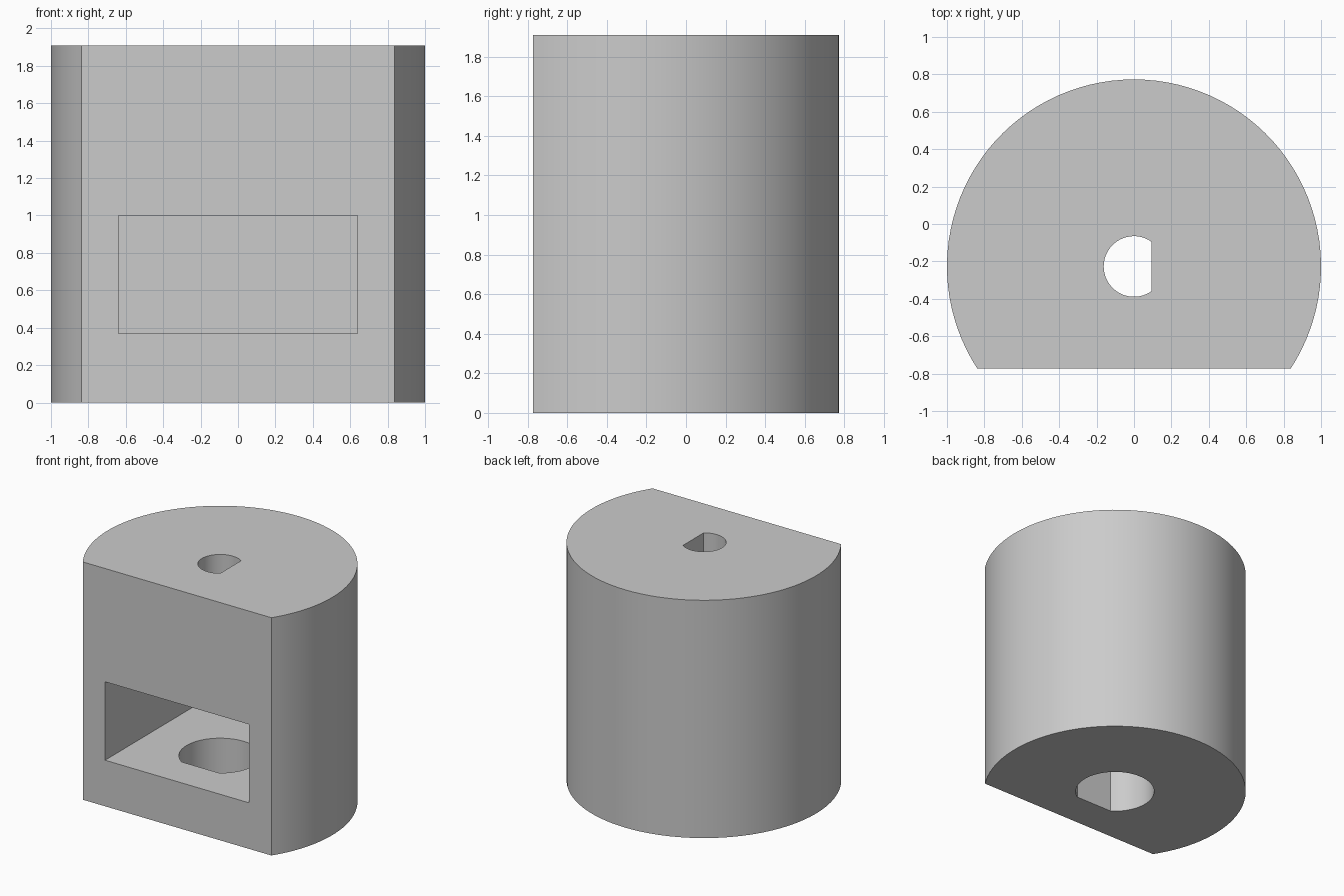
import bpy
import bmesh
from math import acos, cos, sin, pi, radians
from mathutils import Matrix

AXIS_Y = -0.227   # centre of the round body and of both bores
HEIGHT = 1.91

old = bpy.data.objects.get("Cube")
if old:
    bpy.data.objects.remove(old, do_unlink=True)

grey = bpy.data.materials.new("plain grey")
grey.use_nodes = True
colour = (0.6, 0.6, 0.6, 1)
grey.diffuse_color = colour
grey.node_tree.nodes["Principled BSDF"].inputs["Base Color"].default_value = colour


def link(name, bm):
    bmesh.ops.recalc_face_normals(bm, faces=bm.faces)
    mesh = bpy.data.meshes.new(name)
    bm.to_mesh(mesh)
    bm.free()
    mesh.materials.append(grey)
    obj = bpy.data.objects.new(name, mesh)
    bpy.context.collection.objects.link(obj)
    return obj


def d_prism(name, radius, flat, direction, z0, z1, steps):
    """Cylinder with one flat side at distance flat from its axis."""
    bm = bmesh.new()
    half = acos(flat / radius)
    verts = []
    for i in range(steps + 1):
        a = direction + half + (2 * pi - 2 * half) * i / steps
        verts.append(bm.verts.new((radius * cos(a), AXIS_Y + radius * sin(a), z0)))
    base = bm.faces.new(verts)
    top = bmesh.ops.extrude_face_region(bm, geom=[base])["geom"]
    bmesh.ops.translate(bm, vec=(0, 0, z1 - z0),
                        verts=[v for v in top if isinstance(v, bmesh.types.BMVert)])
    return link(name, bm)


def box(name, low, high):
    bm = bmesh.new()
    size = [h - l for l, h in zip(low, high)]
    mid = [(h + l) / 2 for l, h in zip(low, high)]
    bmesh.ops.create_cube(bm, size=1, matrix=Matrix.Translation(mid) @ Matrix.Diagonal((*size, 1)))
    return link(name, bm)


# Round body with a flat front
body = d_prism("body", 1.0, 0.546, -pi / 2, 0, HEIGHT, 72)

# Front pocket, narrow upper bore, wide lower bore
cutters = [
    box("pocket_cutter", (-0.64, -1, 0.37), (0.64, 0.41, 1.0)),
    d_prism("upper_bore_cutter", 0.162, 0.094, 0, 0.7, HEIGHT + 0.1, 40),
    d_prism("lower_bore_cutter", 0.3, 0.25, -pi / 2, -0.1, 0.6, 48),
]

bpy.ops.object.select_all(action="DESELECT")
body.select_set(True)
bpy.context.view_layer.objects.active = body
for cutter in cutters:
    cutter.hide_render = True
    mod = body.modifiers.new(cutter.name, "BOOLEAN")
    mod.operation = "DIFFERENCE"
    mod.solver = "EXACT"
    mod.object = cutter
    bpy.ops.object.modifier_apply(modifier=mod.name)
    bpy.data.objects.remove(cutter, do_unlink=True)

bpy.ops.object.shade_smooth_by_angle(angle=radians(30))
